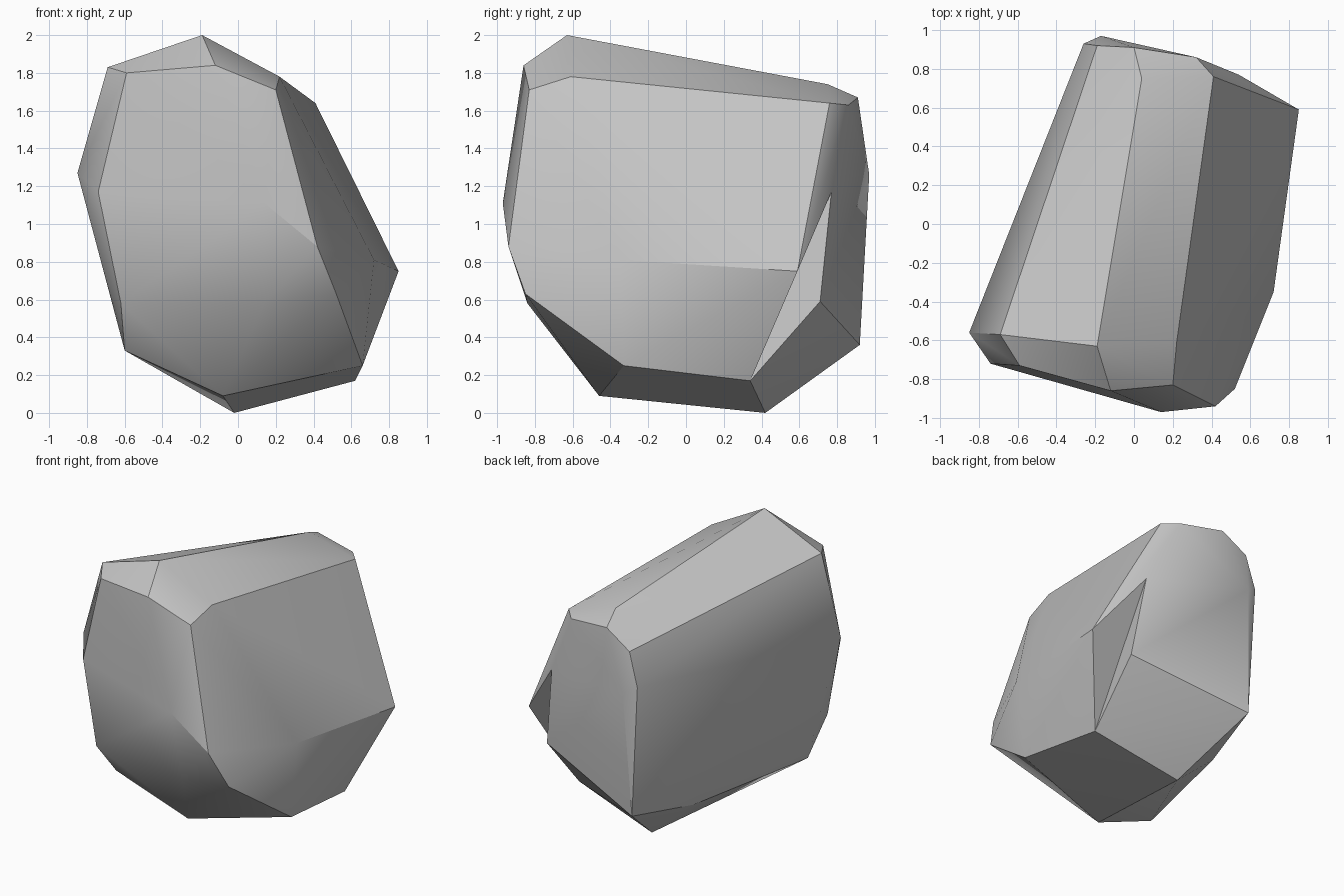
import bpy
import bmesh
from math import radians
from mathutils import Vector

# Remove the default cube only
default_cube = bpy.data.objects.get("Cube")
if default_cube:
    bpy.data.objects.remove(default_cube, do_unlink=True)


def flat_material(name, colour):
    """Plain single-colour material."""
    material = bpy.data.materials.new(name)
    material.use_nodes = True
    material.diffuse_color = colour
    shader = next(node for node in material.node_tree.nodes
                  if node.type == 'BSDF_PRINCIPLED')
    shader.inputs["Base Color"].default_value = colour
    shader.inputs["Roughness"].default_value = 0.9
    return material


# Corners of the boulder, grouped by region
crown = [(-.19, -.63, 2), (-.69, -.57, 1.83), (-.59, -.73, 1.8),
         (-.12, -.86, 1.84), (.2, -.83, 1.71), (.22, -.61, 1.78),
         (.04, .75, 1.74), (0, .91, 1.67), (.41, .76, 1.64),
         (.32, .86, 1.63), (-.19, .92, 1.55)]
front_bulge = [(-.85, -.56, 1.27), (-.74, -.72, 1.17), (.14, -.97, 1.11),
               (.42, -.94, .88), (.52, -.85, .63), (.14, -.84, .58),
               (-.62, -.74, .58)]
back_and_side = [(-.26, .93, 1.31), (-.17, .97, 1.26), (.72, -.35, .81)]
underside = [(-.6, -.54, .33), (-.34, .4, .28), (-.21, .92, .36),
             (-.02, .42, 0), (-.08, -.46, .09), (.66, -.33, .25)]

# Four corners around the chipped notch on the back right
notch = {"tip": (.85, .59, .75), "upper": (.54, .77, 1.17),
         "rear": (.62, .71, .59), "lower": (.62, .34, .17)}

# Wrap the corners in a faceted stone skin
bm = bmesh.new()
for region in (crown, front_bulge, back_and_side, underside):
    for corner in region:
        bm.verts.new(corner)
notch_verts = {name: bm.verts.new(corner) for name, corner in notch.items()}
hull = bmesh.ops.convex_hull(bm, input=bm.verts[:], use_existing_faces=False)
inside = {item for item in hull["geom_interior"] + hull["geom_unused"]
          if isinstance(item, bmesh.types.BMVert)}
bmesh.ops.delete(bm, geom=list(inside), context='VERTS')

# Fold the ridge inward so that the notch becomes concave
ridge = bm.edges.get((notch_verts["tip"], notch_verts["rear"]))
if ridge:
    bmesh.utils.edge_rotate(ridge, True)
bmesh.ops.recalc_face_normals(bm, faces=bm.faces[:])

mesh = bpy.data.meshes.new("boulder")
bm.to_mesh(mesh)
bm.free()
boulder = bpy.data.objects.new("boulder", mesh)
bpy.context.collection.objects.link(boulder)
mesh.materials.append(flat_material("stone_grey", (.55, .55, .55, 1)))

# Soft shading over shallow bends, crisp along the chipped edges
bpy.ops.object.select_all(action='DESELECT')
boulder.select_set(True)
bpy.context.view_layer.objects.active = boulder
bpy.ops.object.shade_smooth_by_angle(angle=radians(30))
